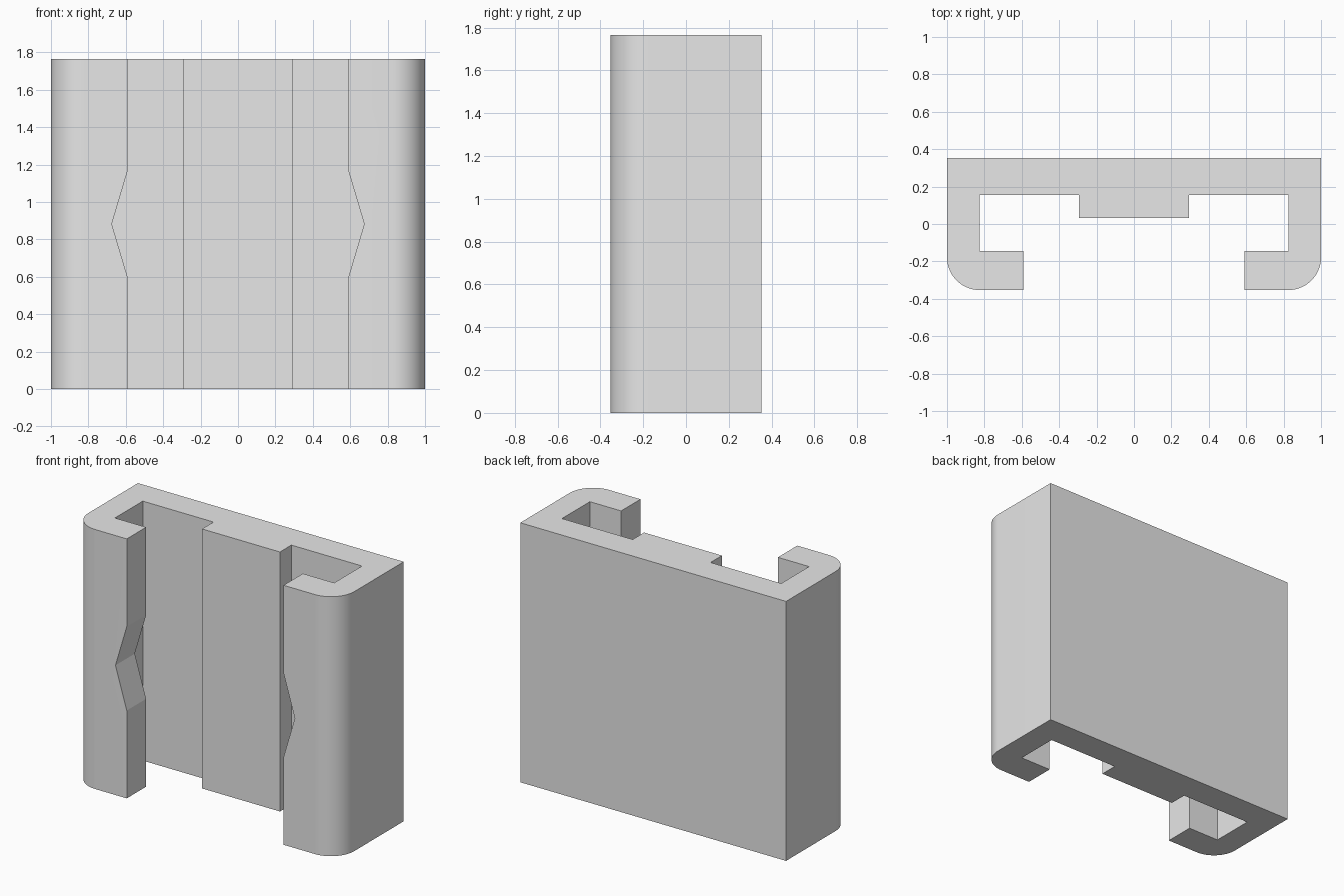
import bpy
import bmesh
import math

cube = bpy.data.objects.get("Cube")
if cube:
    bpy.data.objects.remove(cube, do_unlink=True)

HEIGHT = 1.765
BACK, FRONT = 0.353, -0.353
RADIUS = 0.175

grey = bpy.data.materials.new("light_grey")
grey.use_nodes = True
colour = (0.8, 0.8, 0.8, 1)
grey.diffuse_color = colour
grey.node_tree.nodes["Principled BSDF"].inputs["Base Color"].default_value = colour


def prism(name, points, offset):
    """Close a loop of 3D points and sweep it along an offset."""
    bm = bmesh.new()
    face = bm.faces.new([bm.verts.new(p) for p in points])
    swept = bmesh.ops.extrude_face_region(bm, geom=[face], use_keep_orig=True)
    verts = [g for g in swept["geom"] if isinstance(g, bmesh.types.BMVert)]
    bmesh.ops.translate(bm, verts=verts, vec=offset)
    bmesh.ops.recalc_face_normals(bm, faces=bm.faces)
    mesh = bpy.data.meshes.new(name)
    bm.to_mesh(mesh)
    bm.free()
    mesh.materials.append(grey)
    obj = bpy.data.objects.new(name, mesh)
    bpy.context.collection.objects.link(obj)
    return obj


# Right half of the channel section: back wall, side, rounded corner, lip, rib
half = [(1, BACK)]
for i in range(17):
    a = -math.pi / 2 * i / 16
    half.append((1 - RADIUS + RADIUS * math.cos(a),
                 FRONT + RADIUS + RADIUS * math.sin(a)))
half += [(0.59, FRONT), (0.59, -0.145), (0.825, -0.145),
         (0.825, 0.155), (0.293, 0.155), (0.293, 0.032)]
outline = half + [(-x, y) for x, y in reversed(half)]
channel = prism("slotted_channel", [(x, y, 0) for x, y in outline], (0, 0, HEIGHT))

# V-shaped notches at mid height in both lips
mid = HEIGHT / 2
side = [(0.5, mid - 0.587), (0.675, mid), (0.5, mid + 0.587)]
notch = side + [(-x, z) for x, z in reversed(side)]
cutter = prism("notch_cutter", [(x, -0.5, z) for x, z in notch], (0, 0.42, 0))
cutter.hide_render = True

cut = channel.modifiers.new("notches", "BOOLEAN")
cut.operation = "DIFFERENCE"
cut.solver = "EXACT"
cut.object = cutter

bpy.ops.object.select_all(action="DESELECT")
bpy.context.view_layer.objects.active = channel
channel.select_set(True)
bpy.ops.object.modifier_apply(modifier=cut.name)
bpy.data.objects.remove(cutter, do_unlink=True)

# Smooth the rounded corners only
bpy.ops.object.shade_smooth_by_angle(angle=math.radians(12))
